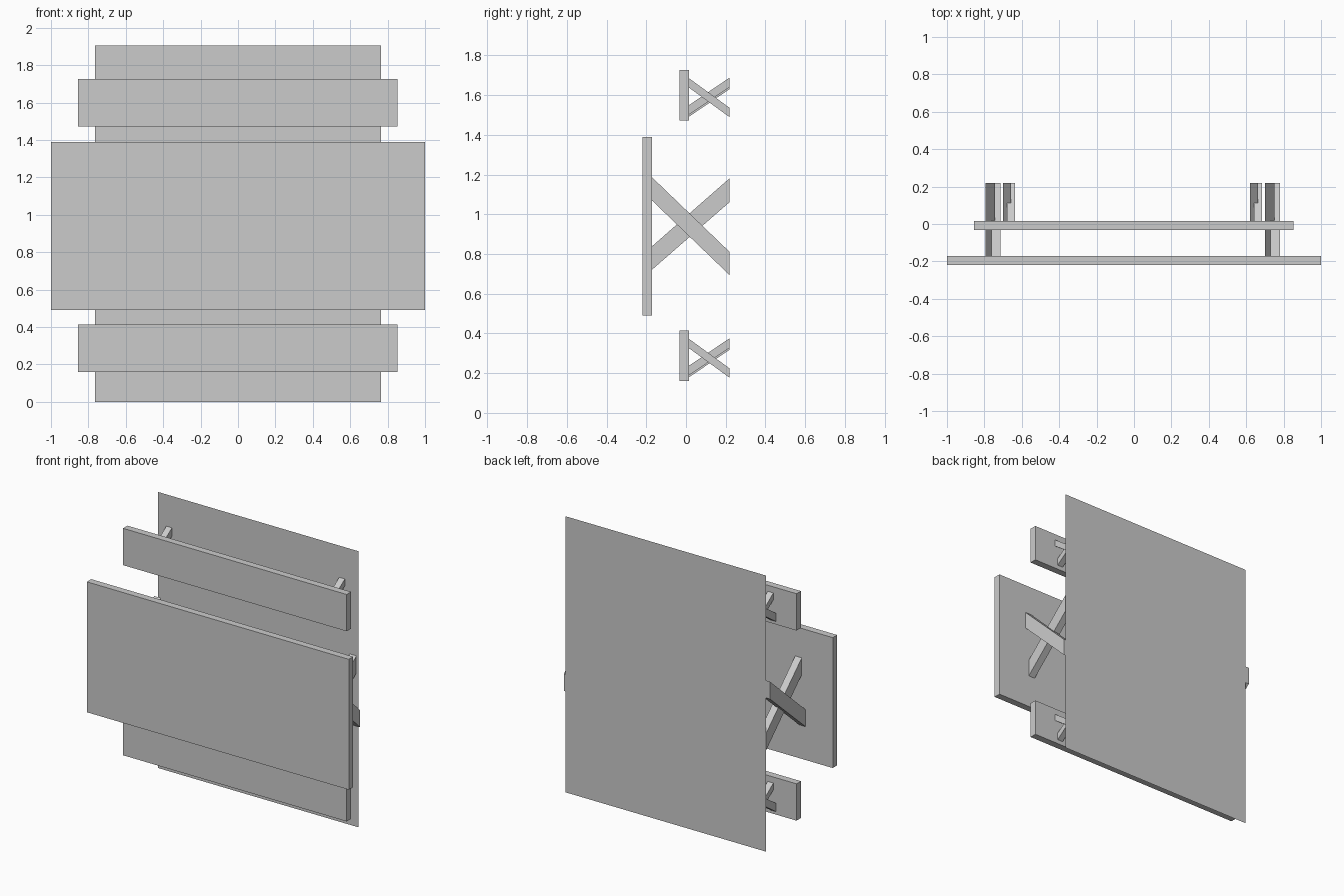
import bpy, bmesh

if "Cube" in bpy.data.objects:
    bpy.data.objects.remove(bpy.data.objects["Cube"])


def make_object(name, verts, faces):
    mesh = bpy.data.meshes.new(name)
    mesh.from_pydata(verts, [], faces)
    bm = bmesh.new()
    bm.from_mesh(mesh)
    bmesh.ops.recalc_face_normals(bm, faces=bm.faces)
    bm.to_mesh(mesh)
    bm.free()
    obj = bpy.data.objects.new(name, mesh)
    bpy.context.collection.objects.link(obj)
    return obj


def prism(name, profile, x0, x1):
    """Extrude a four-sided (y, z) profile from x0 to x1."""
    verts = [(x, y, z) for x in (x0, x1) for y, z in profile]
    sides = [(i, (i + 1) % 4, (i + 1) % 4 + 4, i + 4) for i in range(4)]
    return make_object(name, verts, [(3, 2, 1, 0), (4, 5, 6, 7)] + sides)


def board(name, x0, x1, y0, y1, z0, z1):
    return prism(name, [(y0, z0), (y1, z0), (y1, z1), (y0, z1)], x0, x1)


def brace(name, x, width, y0, y1, front, back):
    """Slanted bar whose ends are cut flush; front and back are (low, high) z."""
    profile = [(y0, front[0]), (y1, back[0]), (y1, back[1]), (y0, front[1])]
    return prism(name, profile, x, x + width)


BACK = 0.218

# Thin backing sheet
make_object("backing_sheet",
            [(-0.765, 0.22, 0), (0.765, 0.22, 0),
             (0.765, 0.22, 1.905), (-0.765, 0.22, 1.905)],
            [(0, 1, 2, 3)])

# Large centre panel
board("centre_panel", -1, 1, -0.22, -0.172, 0.49, 1.39)

# Crossed braces carrying the centre panel
for side, x in (("left", -0.793), ("right", 0.70)):
    brace(f"centre_brace_rising_{side}", x, 0.05, -0.172, BACK,
          (0.72, 0.838), (1.06, 1.18))
    brace(f"centre_brace_falling_{side}", x + 0.03, 0.05, -0.172, BACK,
          (1.07, 1.187), (0.695, 0.812))

# Narrow boards above and below, each on two small crossed braces
for level, z in (("lower", 0.16), ("upper", 1.472)):
    board(f"{level}_board", -0.855, 0.852, -0.032, 0.016, z, z + 0.254)
    for side, x, drop in (("left", -0.70, 0.01), ("right", 0.62, 0)):
        brace(f"{level}_brace_rising_{side}", x, 0.043, 0.016, BACK,
              (z + 0.03 - drop, z + 0.078), (z + 0.167 - drop, z + 0.215))
        brace(f"{level}_brace_falling_{side}", x + 0.022, 0.043, 0.016, BACK,
              (z + 0.165, z + 0.212), (z + 0.018, z + 0.065))
